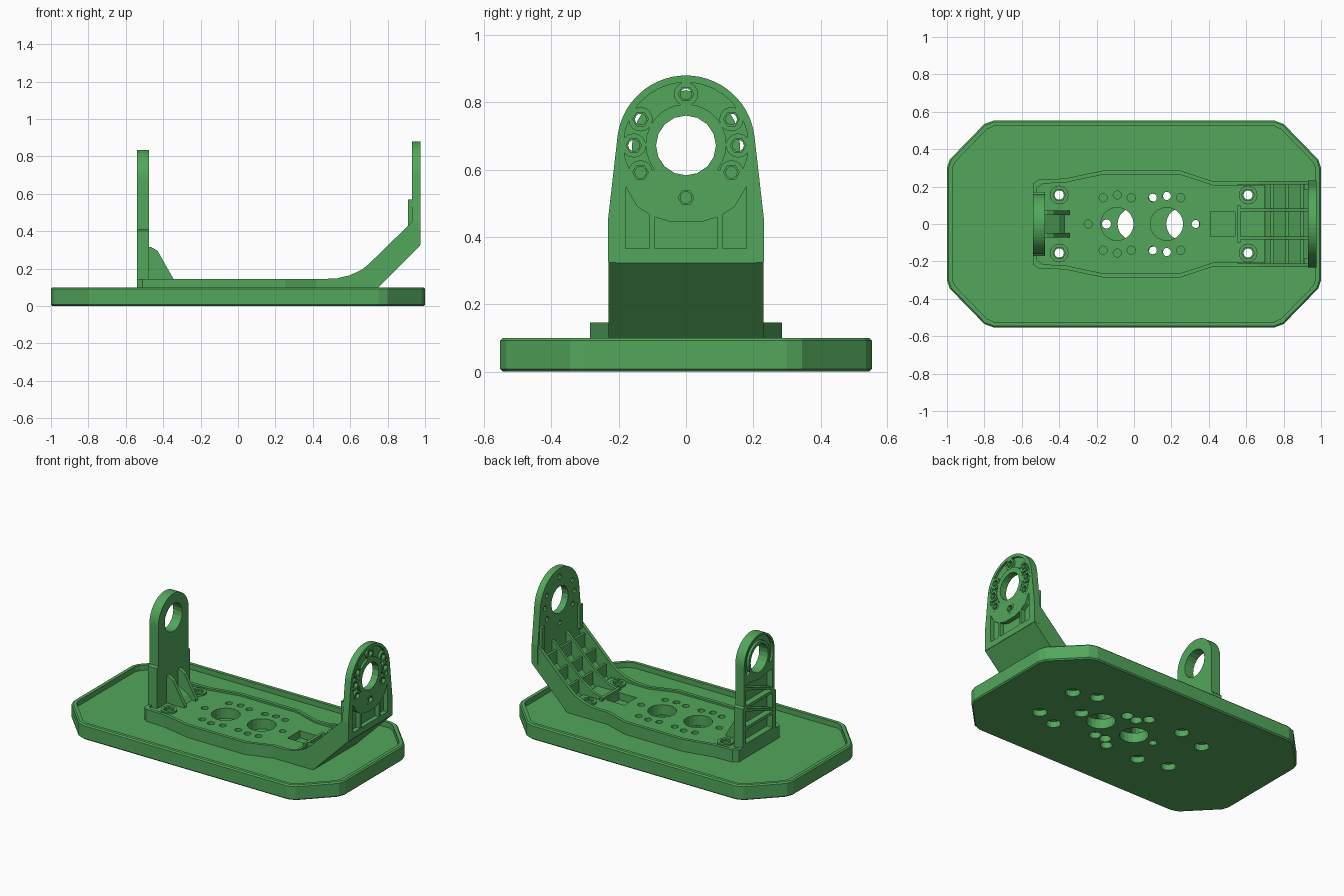
import bpy, bmesh
from math import sin, cos, pi, radians

if "Cube" in bpy.data.objects:
    bpy.data.objects.remove(bpy.data.objects["Cube"])

green = bpy.data.materials.new("green")
green.diffuse_color = (0.085, 0.385, 0.105, 1)
green.use_nodes = True
green.node_tree.nodes["Principled BSDF"].inputs["Base Color"].default_value = green.diffuse_color


def prism(name, polys, axis, lo, hi):
    """Extrude 2D outlines along an axis: x takes (y,z), y takes (x,z), z takes (x,y)."""
    place = {'x': lambda u, v, w: (w, u, v),
             'y': lambda u, v, w: (u, w, v),
             'z': lambda u, v, w: (u, v, w)}[axis]
    bm = bmesh.new()
    for pts in polys:
        a = [bm.verts.new(place(u, v, lo)) for u, v in pts]
        b = [bm.verts.new(place(u, v, hi)) for u, v in pts]
        bm.faces.new(a)
        bm.faces.new(b[::-1])
        n = len(pts)
        for i in range(n):
            j = (i + 1) % n
            bm.faces.new((a[j], a[i], b[i], b[j]))
    bmesh.ops.recalc_face_normals(bm, faces=bm.faces)
    me = bpy.data.meshes.new(name)
    bm.to_mesh(me)
    bm.free()
    ob = bpy.data.objects.new(name, me)
    bpy.context.collection.objects.link(ob)
    me.materials.append(green)
    return ob


def apply(ob, mod):
    bpy.context.view_layer.objects.active = ob
    bpy.ops.object.modifier_apply(modifier=mod.name)


def cut(ob, polys, axis, lo, hi):
    c = prism("cutter", polys, axis, lo, hi)
    m = ob.modifiers.new("cut", 'BOOLEAN')
    m.operation, m.object, m.solver = 'DIFFERENCE', c, 'EXACT'
    apply(ob, m)
    bpy.data.objects.remove(c)


def circle(u, v, r, n=16):
    return [(u + r * cos(2 * pi * i / n), v + r * sin(2 * pi * i / n)) for i in range(n)]


def arc(r, a0, a1, n, v=0.675):
    return [(r * cos(radians(a0 + (a1 - a0) * i / n)),
             v + r * sin(radians(a0 + (a1 - a0) * i / n))) for i in range(n + 1)]


def band(r0, r1, a0, a1):
    return arc(r1, a0, a1, 20) + arc(r0, a1, a0, 20)


def rect(u0, u1, v0, v1):
    return [(u0, v0), (u1, v0), (u1, v1), (u0, v1)]


def mirror_v(half):
    return half + [(u, -v) for u, v in half[::-1]]


def mirror_u(half):
    return half + [(-u, v) for u, v in half[::-1]]


def both(pts):
    return [(x, s * y) for x, y in pts for s in (1, -1)]


# Tray with chamfered corners, raised rim and mounting holes (wider from below)
FLOOR = 0.065


def tray_outline(d):
    q = [(1 - d, 0.30), (0.985 - d, 0.345 - d * .4), (0.80 - d * .4, 0.535 - d), (0.75, 0.553 - d)]
    return mirror_v(q + [(-x, y) for x, y in q[::-1]])


tray = prism("tray", [tray_outline(0)], 'z', 0, 0.10)
bev = tray.modifiers.new("edge", 'BEVEL')
bev.width, bev.segments, bev.limit_method, bev.angle_limit = 0.008, 1, 'ANGLE', radians(60)
apply(tray, bev)
cut(tray, [tray_outline(0.03)], 'z', FLOOR, 0.2)
screws = both([(-0.4, 0.155), (0.61, 0.155)])
wide = both([(0.46, .206), (-.2, .206)]) + screws + [(.414, 0), (-.147, 0)]
tight = both([(0.18, .15), (0.105, .145), (0.05, .2)])
cut(tray, [circle(x, y, 0.025, 12) for x, y in wide + tight]
    + [circle(x, 0, 0.088, 20) for x in (0, 0.26)], 'z', -0.1, 0.2)
cut(tray, [circle(x, y, 0.045, 16) for x, y in wide if y or x > 0]
    + [circle(x, y, 0.036, 16) for x, y in tight], 'z', -0.1, 0.04)


# Bracket base plate, sunken inside a thin lip
def base_outline(d):
    return mirror_v([(-0.54 + d, 0.215 - d), (-0.51 + d, 0.238 - d), (-0.37, 0.243 - d), (-0.28, 0.262 - d),
                     (-0.17, 0.285 - d), (0.25, 0.285 - d), (0.42, 0.229 - d), (0.70 + 2 * d, 0.229 - d)])


base = prism("bracket_base", [base_outline(0)], 'z', FLOOR - 0.001, 0.145)
cut(base, [base_outline(0.022)], 'z', 0.133, 0.3)
small = both([(-.165, .14), (-.09, .155), (-.015, .14), (.1, .14), (.175, .15), (.25, .14)]) + [(-.245, 0), (.33, 0)]
cut(base, [circle(x, y, 0.022, 12) for x, y in small] + [circle(x, y, 0.025, 12) for x, y in screws]
    + [circle(x, 0, 0.088, 20) for x in (-0.09, 0.175)], 'z', -0.1, 0.3)
cut(base, [rect(0.41, 0.54, -0.065, 0.065)], 'z', 0.085, 0.3)
# Screw seats with hex recess
seats = prism("screw_seats", [circle(x, y, 0.05, 16) for x, y in screws], 'z', 0.12, 0.145)
cut(seats, [circle(x, y, 0.034, 6) for x, y in screws], 'z', 0, 0.3)

# Ramp rising to the tall arm: skin, side walls, ribs
prism("ramp_skin", [[(0.68, 0.065), (0.715, 0.065), (0.973, 0.323), (0.973, 0.36), (0.94, 0.34), (0.68, 0.09)]],
      'y', -0.225, 0.225)
wall = [(0.44, 0.066), (0.716, 0.066), (0.974, 0.324), (0.974, 0.44), (0.935, 0.455), (0.91, 0.43),
        (0.70, 0.225), (0.66, 0.193), (0.60, 0.165), (0.53, 0.148), (0.44, 0.144)]
for side, s in (("left", 1), ("right", -1)):
    prism("ramp_wall_" + side, [wall], 'y', *sorted((s * 0.208, s * 0.231)))
    prism("ramp_tab_" + side, [rect(0.91, 0.94, 0.41, 0.57)], 'y', *sorted((s * 0.185, s * 0.215)))
    prism("ramp_rib_" + side, [[(0.56, 0.12), (0.72, 0.10), (0.94, 0.33), (0.94, 0.44), (0.91, 0.42),
                                (0.70, 0.215), (0.62, 0.165), (0.56, 0.15)]],
          'y', *sorted((s * 0.066, s * 0.084)))
prism("ramp_cross_ribs", [[(x, x - 0.62), (x + 0.016, x - 0.62), (x + 0.016, x - 0.51), (x, x - 0.51)]
                          for x in (0.73, 0.81, 0.89)], 'y', -0.215, 0.215)
prism("plate_cross_rib", [rect(0.55, 0.57, 0.11, 0.15)], 'y', -0.1, 0.1)

# Tall arm plate with shaft hole, bolt holes and pockets on the outer face
arm_x0, arm_x1 = 0.93, 0.975
arm = prism("tall_arm", [[(-0.232, 0.325), (0.232, 0.325), (0.232, 0.45)] + arc(0.205, 6, 174, 28)
                         + [(-0.232, 0.45)]], 'x', arm_x0, arm_x1)
bolts = [(0, 0.825), (0, 0.517)] + [(s * y, z) for y, z in ((.135, .75), (.155, .672), (.135, .592)) for s in (1, -1)]
cut(arm, [circle(0, 0.672, 0.089, 16)], 'x', 0.8, 1.1)
cut(arm, [band(0.12, 0.185, -38, 218)], 'x', arm_x1 - 0.014, 1.1)
# three pockets under the ring, split by two upright ribs
cut(arm, [mirror_u([(0.092, 0.365), (0.092, 0.459), (0.045, 0.444)])] +
    [[(s * 0.108, 0.365), (s * 0.18, 0.365), (s * 0.18, 0.55), (s * 0.145, 0.490), (s * 0.108, 0.466)]
     for s in (1, -1)], 'x', arm_x1 - 0.03, 1.1)
bosses = prism("bolt_bosses", [circle(y, z, 0.036, 16) for y, z in bolts], 'x', arm_x1 - 0.03, arm_x1 + 0.001)
for part in (arm, bosses):
    cut(part, [circle(y, z, 0.017, 10) for y, z in bolts], 'x', 0.8, 1.1)
    cut(part, [circle(y, z, 0.023, 6) for y, z in bolts], 'x', arm_x1 - 0.02, 1.1)

# Short arm with shaft hole and ribbed outer face
short = prism("short_arm", [[(-0.172, 0.066), (0.172, 0.066), (0.172, 0.40), (0.16, 0.41)]
                            + arc(0.16, 0, 180, 28) + [(-0.16, 0.41), (-0.172, 0.40)]], 'x', -0.541, -0.475)
cut(short, [circle(0, 0.675, 0.092, 20)], 'x', -1, 0)
cut(short, [band(0.112, 0.146, -30, 210)], 'x', -1, -0.525)
cut(short, [rect(-0.14, 0.14, 0.16, 0.25), rect(-0.14, 0.14, 0.27, 0.39),
            [(-0.14, 0.41), (0.14, 0.41), (0.14, 0.55), (0.09, 0.55), (0.0, 0.535), (-0.09, 0.55), (-0.14, 0.55)]],
    'x', -1, -0.50)
# slanted stiffeners in the pockets
for i, (z0, z1) in enumerate(((0.27, 0.375), (0.41, 0.515))):
    prism(f"slanted_rib_{i}", [[(-0.145, z0), (0.145, z1), (0.145, z1 + 0.018), (-0.145, z0 + 0.018)]],
          'x', -0.538, -0.49)

# Gussets at the foot of the short arm, joined by a low sloped web
gusset = [(-0.48, 0.12), (-0.345, 0.12), (-0.345, 0.145), (-0.43, 0.295), (-0.465, 0.315), (-0.48, 0.315)]
for side, y in (("left", 0.06), ("right", -0.06)):
    prism("foot_gusset_" + side, [gusset], 'y', y - 0.012, y + 0.012)
prism("foot_web", [[(-0.48, 0.12), (-0.36, 0.12), (-0.40, 0.165), (-0.48, 0.21)]], 'y', -0.055, 0.055)
